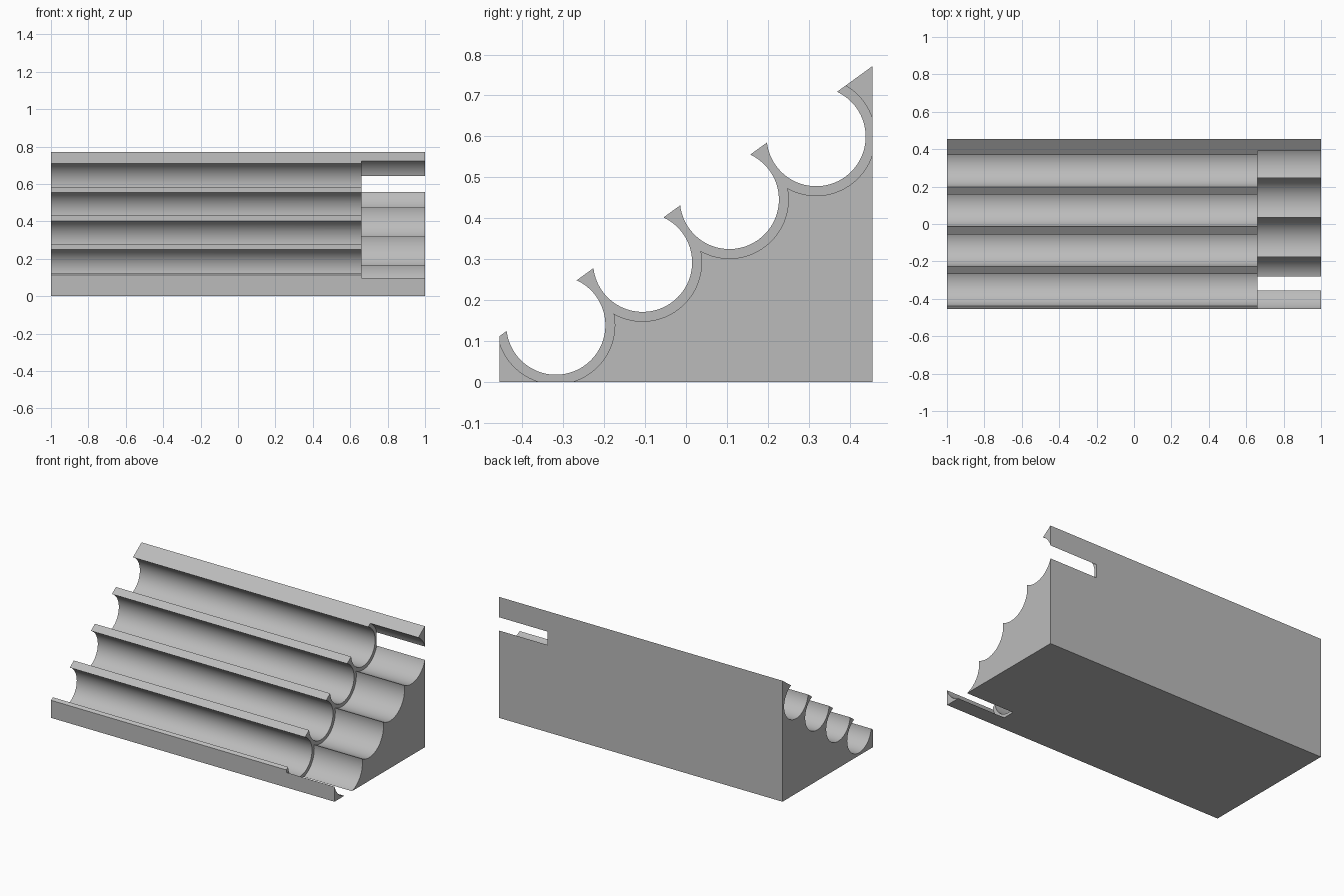
import bpy, bmesh, math
from mathutils import Matrix

if "Cube" in bpy.data.objects:
    bpy.data.objects.remove(bpy.data.objects["Cube"])

HALF_Y = 0.4555
STEP_Y, STEP_Z = 0.212, 0.1535      # offset from one channel to the next
BORE, WIDE_BORE = 0.121, 0.144      # channel radius, wider radius at the end
STEP_X = 0.66                       # where the wider radius starts
CENTRE_Z = 0.369
slope = STEP_Z / STEP_Y
rise = 0.059 / math.cos(math.atan(slope))

grey = bpy.data.materials.new("light_grey")
grey.use_nodes = True
colour = (0.5, 0.5, 0.5, 1)
grey.diffuse_color = colour
grey.node_tree.nodes["Principled BSDF"].inputs["Base Color"].default_value = colour


def make_object(name, bm):
    bmesh.ops.recalc_face_normals(bm, faces=bm.faces)
    mesh = bpy.data.meshes.new(name)
    bm.to_mesh(mesh)
    bm.free()
    obj = bpy.data.objects.new(name, mesh)
    bpy.context.collection.objects.link(obj)
    mesh.materials.append(grey)
    return obj


# Sloped block: side profile extruded along x
def sloped_z(y):
    return CENTRE_Z + slope * y + rise


bm = bmesh.new()
profile = [(-HALF_Y, 0), (HALF_Y, 0), (HALF_Y, sloped_z(HALF_Y)), (-HALF_Y, sloped_z(-HALF_Y))]
face = bm.faces.new([bm.verts.new((-1, y, z)) for y, z in profile])
extruded = bmesh.ops.extrude_face_region(bm, geom=[face])["geom"]
bmesh.ops.translate(bm, vec=(2, 0, 0), verts=[v for v in extruded if isinstance(v, bmesh.types.BMVert)])
rack = make_object("channel_rack", bm)


# Stepped round cutter: a narrow bore that widens near the +x end
def stepped_cutter(name, y, z):
    bm = bmesh.new()
    outline = [(-1.1, 0), (-1.1, BORE), (STEP_X, BORE), (STEP_X, WIDE_BORE), (1.1, WIDE_BORE), (1.1, 0)]
    verts = [bm.verts.new((x, 0, r)) for x, r in outline]
    edges = [bm.edges.new(pair) for pair in zip(verts, verts[1:])]
    bmesh.ops.spin(bm, geom=verts + edges, cent=(0, 0, 0), axis=(1, 0, 0),
                   angle=math.tau, steps=96, use_merge=True)
    bmesh.ops.remove_doubles(bm, verts=bm.verts, dist=0.0001)
    bmesh.ops.transform(bm, matrix=Matrix.Translation((0, y, z)), verts=bm.verts)
    cutter = make_object(name, bm)
    cutter.hide_render = True
    return cutter


# Four parallel channels climbing the slope
cutters = []
for i in range(4):
    k = i - 1.5
    cutter = stepped_cutter(f"channel_cutter_{i + 1}", k * STEP_Y, CENTRE_Z + k * STEP_Z)
    mod = rack.modifiers.new(f"channel_{i + 1}", 'BOOLEAN')
    mod.operation, mod.solver, mod.object = 'DIFFERENCE', 'EXACT', cutter
    cutters.append(cutter)

# Apply the cuts and drop the cutters
bpy.context.view_layer.update()
cut_mesh = bpy.data.meshes.new_from_object(rack.evaluated_get(bpy.context.evaluated_depsgraph_get()))
rack.modifiers.clear()
rack.data = cut_mesh
for cutter in cutters:
    bpy.data.objects.remove(cutter)

# Smooth channel walls with crisp rims
bpy.ops.object.select_all(action='DESELECT')
rack.select_set(True)
bpy.context.view_layer.objects.active = rack
bpy.ops.object.shade_smooth_by_angle(angle=math.radians(30))
